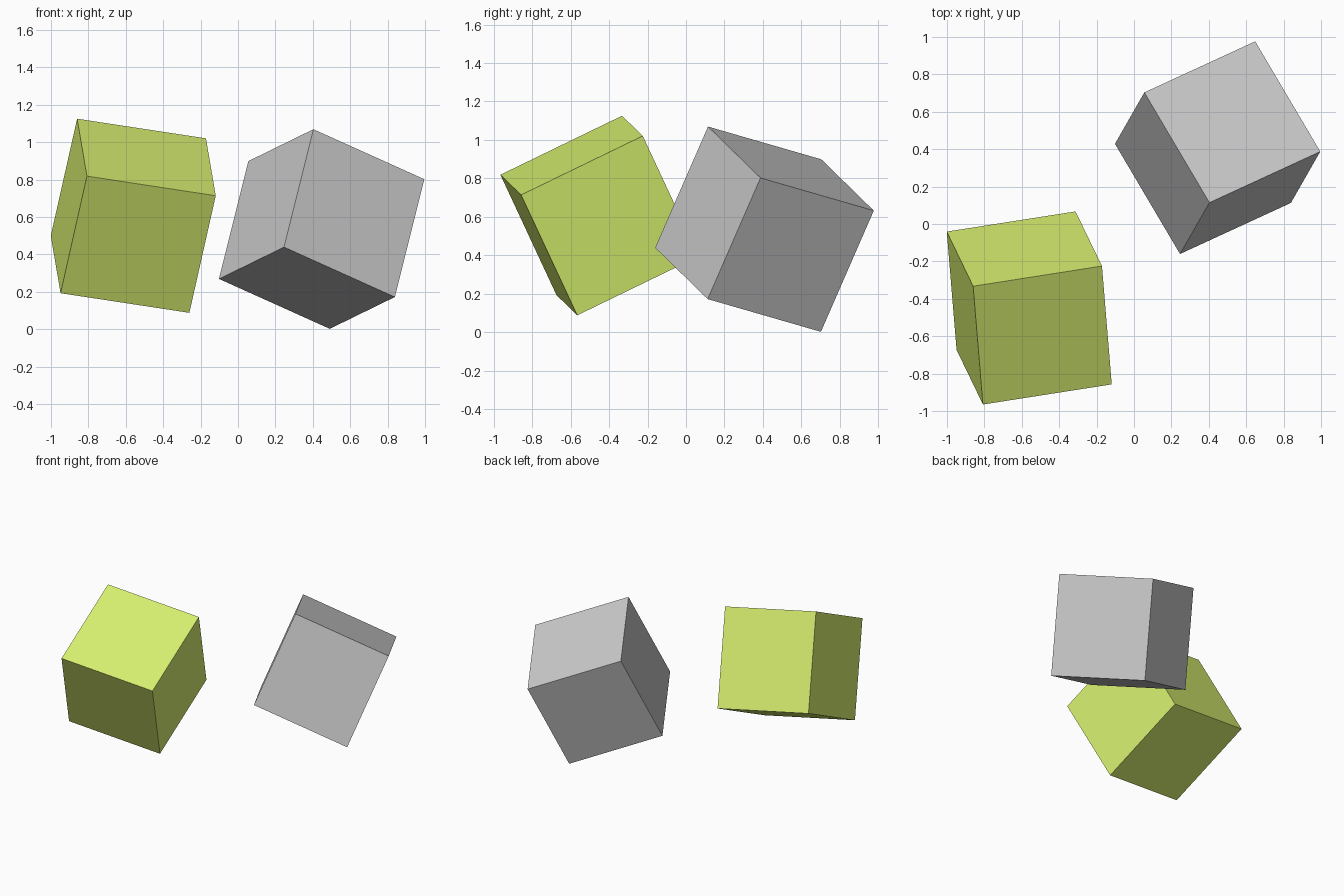
import bpy
from mathutils import Vector, Matrix

if "Cube" in bpy.data.objects:
    bpy.data.objects.remove(bpy.data.objects["Cube"])

SIZE = 0.705


def tilted_cube(name, centre, edge_a, edge_b):
    """Cube whose local x runs along edge_a and local y close to edge_b."""
    x = Vector(edge_a).normalized()
    z = x.cross(Vector(edge_b)).normalized()
    y = z.cross(x)
    rot = Matrix((x, y, z)).transposed().to_4x4()
    bpy.ops.mesh.primitive_cube_add(size=SIZE)
    cube = bpy.context.object
    cube.name = name
    cube.matrix_world = Matrix.Translation(centre) @ rot
    return cube


# Green cube, front left
green_cube = tilted_cube("green_cube", (-0.56, -0.449, 0.607),
                         (0.69, 0.108, -0.105), (0.05, -0.63, -0.305))
green = bpy.data.materials.new("green")
green.diffuse_color = (0.68, 0.87, 0.16, 1)
green.use_nodes = True
green.node_tree.nodes["Principled BSDF"].inputs["Base Color"].default_value = green.diffuse_color
green_cube.data.materials.append(green)

# Grey cube, back right, one corner on the floor
tilted_cube("grey_cube", (0.447, 0.408, 0.536),
            (0.595, 0.274, -0.268), (-0.35, 0.59, -0.17))
